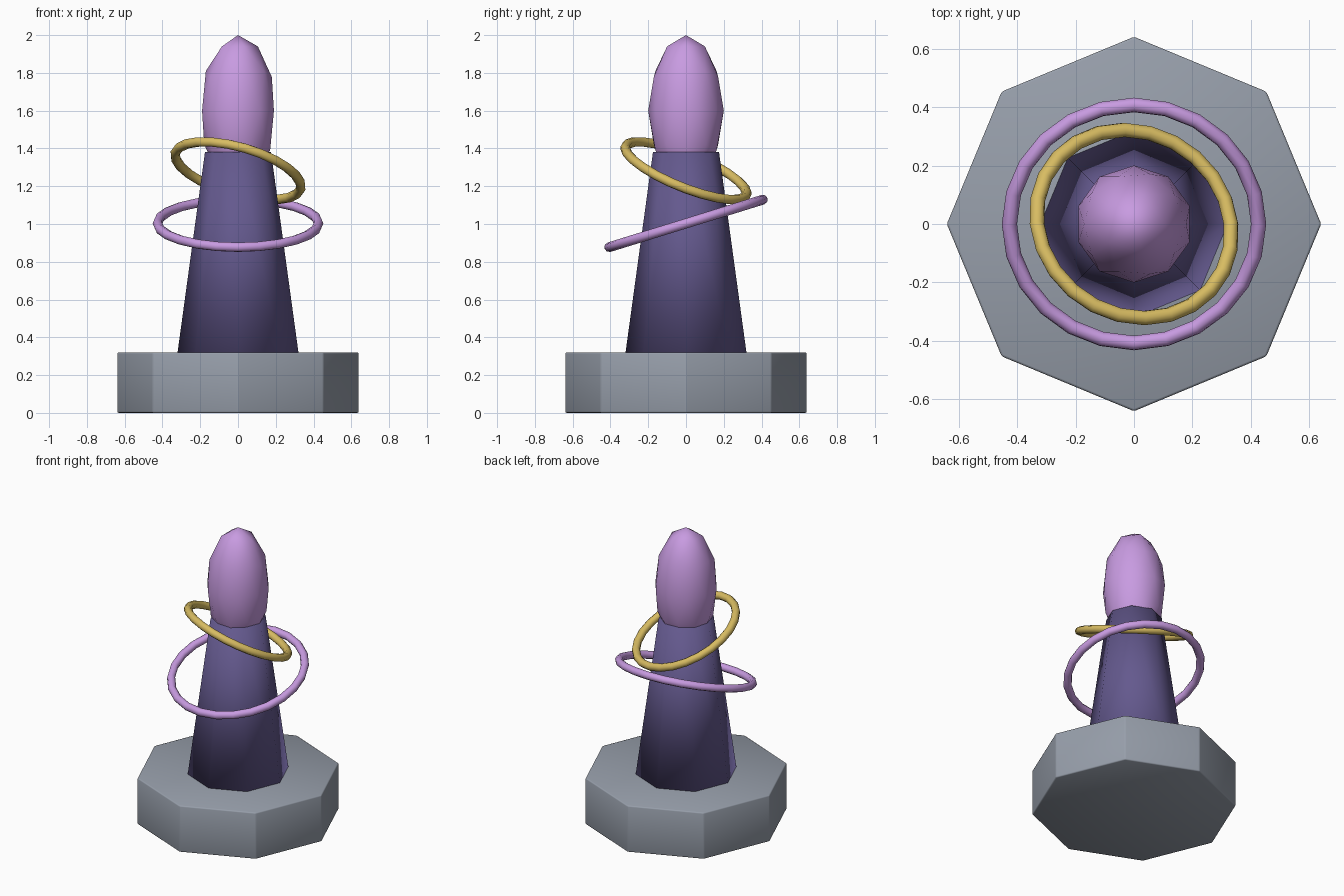
import bpy

if "Cube" in bpy.data.objects:
    bpy.data.objects.remove(bpy.data.objects["Cube"], do_unlink=True)


def material(name, rgb):
    mat = bpy.data.materials.new(name)
    mat.use_nodes = True
    mat.diffuse_color = (*rgb, 1)
    mat.node_tree.nodes["Principled BSDF"].inputs["Base Color"].default_value = (*rgb, 1)
    return mat


stone = material("grey stone", (0.31, 0.345, 0.405))
violet = material("dark violet", (0.127, 0.10, 0.27))
lilac = material("lilac", (0.578, 0.328, 0.753))
gold = material("gold", (0.686, 0.503, 0.122))


def finish(name, mat):
    obj = bpy.context.object
    obj.name = name
    obj.data.materials.append(mat)
    bpy.ops.object.shade_smooth()
    return obj


def frustum(name, mat, r1, r2, bottom, top):
    bpy.ops.mesh.primitive_cone_add(vertices=8, radius1=r1, radius2=r2,
                                    depth=top - bottom, location=(0, 0, (bottom + top) / 2))
    return finish(name, mat)


def ring(name, mat, radius, z, rotation):
    bpy.ops.mesh.primitive_torus_add(major_segments=24, minor_segments=8, major_radius=radius,
                                     minor_radius=0.026, location=(0, 0, z), rotation=rotation)
    return finish(name, mat)


# Octagonal plinth with narrow bevelled edges
plinth = frustum("plinth", stone, 0.64, 0.64, 0, 0.32)
bevel = plinth.modifiers.new("edge bevel", "BEVEL")
bevel.width = 0.008
bevel.segments = 2

# Tapered column, softly shaded all round
frustum("column", violet, 0.32, 0.175, 0.32, 1.38)

# Tall crystal sunk into the column top
bpy.ops.mesh.primitive_ico_sphere_add(subdivisions=2, radius=1, location=(0, 0, 1.6))
bpy.context.object.scale = (0.2, 0.2, 0.4)
finish("crystal", lilac)

# Tilted floating rings
ring("lower_ring", lilac, 0.426, 1.003, (0.3, 0, 0))
ring("upper_ring", gold, 0.345, 1.282, (-0.37, 0.28, 0))
